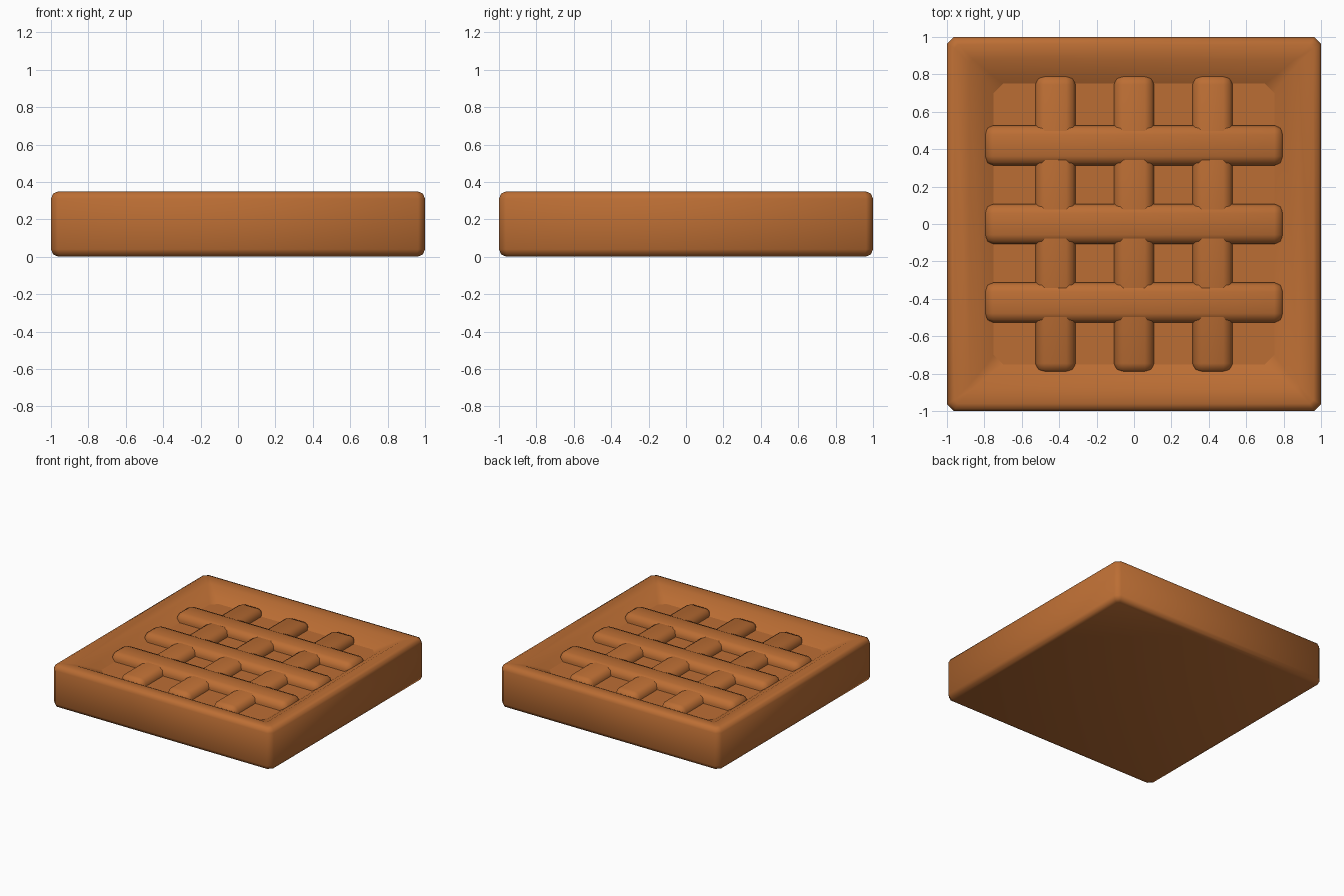
import bpy
import bmesh

if "Cube" in bpy.data.objects:
    bpy.data.objects.remove(bpy.data.objects["Cube"])

mat = bpy.data.materials.new("baked brown")
mat.diffuse_color = (0.50, 0.155, 0.034, 1.0)
mat.use_nodes = True
mat.node_tree.nodes["Principled BSDF"].inputs["Base Color"].default_value = mat.diffuse_color


def octagon(h, c, z):
    """Square of half-size h with corners cut by c, at height z."""
    k = h - c
    return [(h, -k, z), (h, k, z), (k, h, z), (-k, h, z),
            (-h, k, z), (-h, -k, z), (-k, -h, z), (k, -h, z)]


def finish(bm, name):
    bmesh.ops.recalc_face_normals(bm, faces=bm.faces)
    mesh = bpy.data.meshes.new(name)
    bm.to_mesh(mesh)
    bm.free()
    mesh.materials.append(mat)
    obj = bpy.data.objects.new(name, mesh)
    bpy.context.collection.objects.link(obj)
    return obj


# Body: stacked rings from the underside, up the sides, over the rim, to the floor
profile = [(0.96, 0.02, 0.0), (0.988, 0.032, 0.012), (1.0, 0.037, 0.04),
           (1.0, 0.037, 0.31), (0.988, 0.032, 0.338), (0.96, 0.02, 0.35),
           (0.88, 0.02, 0.335), (0.80, 0.035, 0.292), (0.75, 0.05, 0.26)]
bm = bmesh.new()
rings = [[bm.verts.new(p) for p in octagon(*row)] for row in profile]
for a, b in zip(rings, rings[1:]):
    for i in range(8):
        j = (i + 1) % 8
        bm.faces.new((a[i], a[j], b[j], b[i])).smooth = True
bm.faces.new(rings[0]).smooth = True
floor = bm.faces.new(rings[-1])
floor.smooth = False
finish(bm, "waffle_body")


# Ridges: rounded bars crossing the recess in both directions
def ridge(name, x, y, sx, sy, top):
    bottom = 0.12
    bm = bmesh.new()
    bmesh.ops.create_cube(bm, size=1)
    for v in bm.verts:
        v.co = (x + v.co.x * sx, y + v.co.y * sy,
                bottom + (v.co.z + 0.5) * (top - bottom))
    bmesh.ops.bevel(bm, geom=bm.edges[:], offset=0.05, segments=2,
                    profile=0.5, affect='EDGES')
    for f in bm.faces:
        f.smooth = True
    finish(bm, name)


for i in (-1, 0, 1):
    ridge(f"cross_ridge_{i + 2}", 0, i * 0.42, 1.60, 0.215, 0.325)
    ridge(f"long_ridge_{i + 2}", i * 0.42, 0, 0.215, 1.59, 0.317)
